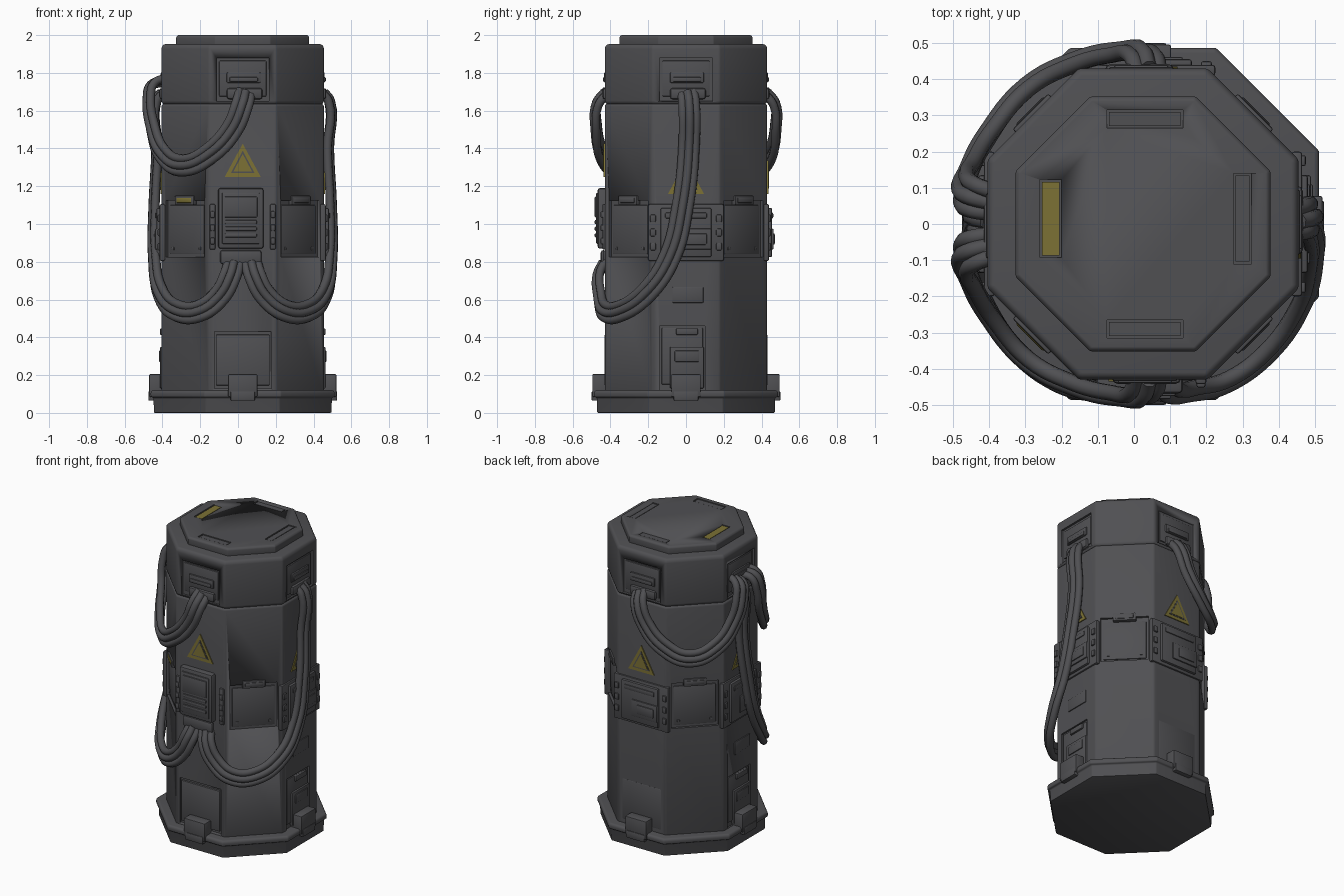
import bpy, bmesh
from math import cos, sin, pi, radians
from mathutils import Matrix, Vector

if "Cube" in bpy.data.objects:
    bpy.data.objects.remove(bpy.data.objects["Cube"])

CX, APO = 0.025, 0.43
FRONT, RIGHT, BACK, LEFT = -90, 0, 90, 180


def material(name, rgb):
    m = bpy.data.materials.new(name)
    m.use_nodes = True
    m.diffuse_color = (*rgb, 1)
    m.node_tree.nodes["Principled BSDF"].inputs["Base Color"].default_value = (*rgb, 1)
    return m


GREY = material("dark grey metal", (0.08, 0.08, 0.086))
YELLOW = material("warning yellow", (0.20, 0.165, 0.035))


def finish(name, bm, mat, bevel=0.0):
    bmesh.ops.recalc_face_normals(bm, faces=bm.faces)
    me = bpy.data.meshes.new(name)
    bm.to_mesh(me)
    bm.free()
    ob = bpy.data.objects.new(name, me)
    bpy.context.collection.objects.link(ob)
    me.materials.append(mat)
    bpy.ops.object.select_all(action="DESELECT")
    bpy.context.view_layer.objects.active = ob
    ob.select_set(True)
    if bevel:
        mod = ob.modifiers.new("soft edges", "BEVEL")
        mod.width, mod.segments = bevel, 2
        bpy.ops.object.modifier_apply(modifier=mod.name)
    bpy.ops.object.shade_smooth_by_angle(angle=radians(35))
    return ob


def octagon(name, profile, bevel):
    """Eight-sided solid from (apothem, height) pairs."""
    bm = bmesh.new()
    rings = []
    for apo, z in profile:
        r = apo / cos(pi / 8)
        rings.append([bm.verts.new((CX + r * cos((k + .5) * pi / 4), r * sin((k + .5) * pi / 4), z))
                      for k in range(8)])
    for a, b in zip(rings, rings[1:]):
        for k in range(8):
            bm.faces.new((a[k], a[k - 1], b[k - 1], b[k]))
    bm.faces.new(rings[0])
    bm.faces.new(rings[-1])
    return finish(name, bm, GREY, bevel)


def on_side(angle, u, z, out):
    """Frame on a side: x runs along it, y points inward, z is up."""
    a = radians(angle)
    normal, along = Vector((cos(a), sin(a), 0)), Vector((-sin(a), cos(a), 0))
    place = Matrix.Translation(Vector((CX, 0, z)) + normal * (APO + out) + along * u)
    return place @ Matrix.Rotation(a + pi / 2, 4, "Z")


def plate(name, side, u, z, w, h, out, mat=GREY, bevel=0.006, deep=0.03):
    """Block whose outer face stands out from a side; u, z is its middle."""
    bm = bmesh.new()
    bmesh.ops.create_cube(bm, size=1)
    bm.transform(on_side(side, u, z, out - deep / 2) @ Matrix.Diagonal((w, deep, h, 1)))
    return finish(name, bm, mat, bevel)


def triangle(name, side, u, z, w, h, out, mat):
    bm = bmesh.new()
    lo = [bm.verts.new((x * w / 2, 0, y * h)) for x, y in ((-1, 0), (1, 0), (0, 1))]
    face = bm.faces.new(lo)
    ext = bmesh.ops.extrude_face_region(bm, geom=[face])["geom"]
    bmesh.ops.translate(bm, vec=(0, 0.008, 0), verts=[v for v in ext if isinstance(v, bmesh.types.BMVert)])
    bm.transform(on_side(side, u, z, out))
    return finish(name, bm, mat)


def cut(target, cutters):
    for c in cutters:
        mod = target.modifiers.new("recess", "BOOLEAN")
        mod.operation, mod.solver, mod.object = "DIFFERENCE", "EXACT", c
        bpy.context.view_layer.objects.active = target
        bpy.ops.object.modifier_apply(modifier=mod.name)
        bpy.data.objects.remove(c)


def recess(side, u, z, w, h, depth):
    c = plate("cutter", side, u, z, w, h, 0.05, bevel=0, deep=0.05 + depth)
    c.hide_render = True
    return c


def top_block(name, x, y, w, d, low, high, mat=GREY):
    bm = bmesh.new()
    bmesh.ops.create_cube(bm, size=1)
    bm.transform(Matrix.Translation((x, y, (low + high) / 2)) @ Matrix.Diagonal((w, d, high - low, 1)))
    return finish(name, bm, mat)


# Main shell
octagon("base", [(.47, 0), (.472, .08), (.487, .085), (.487, .11), (.478, .12)], 0.006)
body = octagon("body", [(APO, .1), (APO, 1.63), (.412, 1.64), (.412, 1.66)], 0.008)
cap = octagon("cap", [(.415, 1.63), (APO, 1.645), (APO, 1.935), (.418, 1.952)], 0.008)
lid = octagon("lid", [(.352, 1.94), (.352, 1.99), (.343, 2.0)], 0.004)

# Recesses in the shell
cut(body, [recess(a, 0, .975, .29, .30, .016) for a in (-135, -45, 45, 135)]
    + [recess(a, 0, .28, .30, .30, .010) for a in (FRONT, BACK)]
    + [recess(a, -.02, .29, .24, .34, .012) for a in (RIGHT, LEFT)])
cut(cap, [recess(a, 0, 1.765, .28, .23, .014) for a in (FRONT, RIGHT, BACK, LEFT)])
slots = [(.03, .29, .21, .05), (.03, -.29, .21, .05), (.30, .015, .05, .25), (-.23, .015, .06, .215)]
cut(lid, [top_block("cutter", *s, 1.99, 2.05) for s in slots])
for i, (x, y, w, d) in enumerate(slots):
    top_block(f"lid_slot_{i}", x, y, w - .012, d - .012, 1.98, 1.997, YELLOW if i == 3 else GREY)

# Sides with sockets, boxes, signs and hatches
for side, label in ((FRONT, "front"), (RIGHT, "right"), (BACK, "back"), (LEFT, "left")):
    plate(f"{label}_socket_panel", side, 0, 1.77, .25, .19, -.006)
    plate(f"{label}_socket_slot", side, .005, 1.775, .18, .055, .004)
    plate(f"{label}_socket_lip", side, .005, 1.765, .15, .025, .010)
    plate(f"{label}_cable_outlet", side, .01, 1.69, .19, .06, .012, bevel=.015)
    plate(f"{label}_clip", side, 0, .145, .155, .12, .066, deep=.08)
    plate(f"{label}_clip_foot", side, 0, .09, .13, .05, .070, deep=.06)

    tri_z = 1.25 if side == FRONT else 1.16
    triangle(f"{label}_sign", side, 0, tri_z, .19, .175, .006, YELLOW)
    triangle(f"{label}_sign_line", side, 0, tri_z + .02, .125, .118, .008, GREY)
    triangle(f"{label}_sign_centre", side, 0, tri_z + .027, .10, .094, .010, YELLOW)

    if side == FRONT:
        plate("front_box", side, -.01, 1.03, .24, .32, .038, bevel=.012, deep=.07)
        plate("front_box_door", side, -.01, 1.03, .20, .27, .046)
        plate("front_box_screen", side, -.01, 1.09, .175, .11, .054)
        for z in (.94, .975, 1.01):
            plate("front_box_slat", side, -.01, z, .17, .022, .054)
        plate("front_lower_outlet", side, -.01, .825, .22, .075, .022, bevel=.015)
        for u in (-.16, .16):
            plate("front_bracket", side, u, .985, .03, .24, .012)
            for z in (.91, .98, 1.05):
                plate("front_bracket_knob", side, u, z, .025, .035, .022)
    else:
        plate(f"{label}_box", side, 0, .955, .40, .30, .010, bevel=.008)
        plate(f"{label}_box_door", side, 0, .955, .27, .26, .026, bevel=.008)
        plate(f"{label}_box_screen_frame", side, .04, .92, .19, .11, .034)
        plate(f"{label}_box_screen", side, .05, .92, .12, .06, .040)
        plate(f"{label}_box_strip", side, 0, 1.045, .22, .03, .032)
        for u in (-.175, .175):
            for z in (.88, .955, 1.03):
                plate(f"{label}_box_knob", side, u, z, .03, .04, .020)

    if side in (FRONT, BACK):
        plate(f"{label}_hatch", side, 0, .28, .285, .27, .002)
    else:
        plate(f"{label}_nameplate", side, .01, .625, .165, .085, .006)
        plate(f"{label}_hatch_frame", side, -.02, .30, .22, .30, -.004)
        plate(f"{label}_hatch", side, .005, .24, .18, .22, .008)
        plate(f"{label}_hatch_window", side, .005, .30, .13, .06, .014)
        plate(f"{label}_hatch_handle", side, .005, .43, .115, .035, .008)

# Corner sides: recessed panels with a handle slot and screws
for side in (-135, -45, 45, 135):
    mat = YELLOW if side == -135 else GREY
    plate("corner_panel", side, 0, .97, .26, .26, -.010)
    plate("corner_handle", side, 0, 1.125, .14, .05, .010)
    plate("corner_handle_mark", side, 0, 1.125, .11, .028, .014, mat)
    for u in (-.10, .10):
        plate("corner_screw", side, u, .87, .016, .016, -.004, bevel=.003)


def cable_bundle(name, path, mirror, count=3, gap=0.036):
    """Parallel strands along (angle, height, radius) points, wrapped round the body."""
    cu = bpy.data.curves.new(name, "CURVE")
    cu.dimensions = "3D"
    cu.bevel_depth, cu.bevel_resolution, cu.resolution_u = 0.023, 2, 6
    cu.use_fill_caps = True
    flat = [Vector((radians(a) * .47, z)) for a, z, r in path]
    for k in range(count):
        sp = cu.splines.new("BEZIER")
        sp.bezier_points.add(len(path) - 1)
        shift = (k - (count - 1) / 2) * gap
        for i, bp in enumerate(sp.bezier_points):
            t = (flat[min(i + 1, len(flat) - 1)] - flat[max(i - 1, 0)]).normalized()
            p = flat[i] + Vector((-t.y, t.x)) * shift
            a, r = mirror(p.x / .47), path[i][2] + .012 * (k % 2)
            bp.co = (CX + r * cos(a), r * sin(a), p.y)
            bp.handle_left_type = bp.handle_right_type = "AUTO"
    cu.materials.append(GREY)
    ob = bpy.data.objects.new(name, cu)
    bpy.context.collection.objects.link(ob)


# Cables: long drops to the front outlet, and sagging loops between the sockets
drop = [(1, 1.70, .42), (2, 1.65, .455), (2, 1.4, .45), (-2, 1.1, .465), (-10, .83, .475), (-25, .64, .485),
        (-45, .54, .49), (-62, .54, .49), (-75, .62, .475), (-82, .73, .465), (-84, .80, .43)]
loop = [(-88, 1.70, .42), (-90, 1.64, .465), (-97, 1.5, .475), (-112, 1.37, .48), (-130, 1.31, .49),
        (-150, 1.37, .49), (-164, 1.52, .50), (-169, 1.66, .505), (-171, 1.74, .48), (-172, 1.76, .41)]
cable_bundle("right_drop_cables", drop, lambda a: a)
cable_bundle("left_drop_cables", drop, lambda a: pi - a)
cable_bundle("front_loop_cables", loop, lambda a: a)
cable_bundle("back_loop_cables", loop, lambda a: -a)
